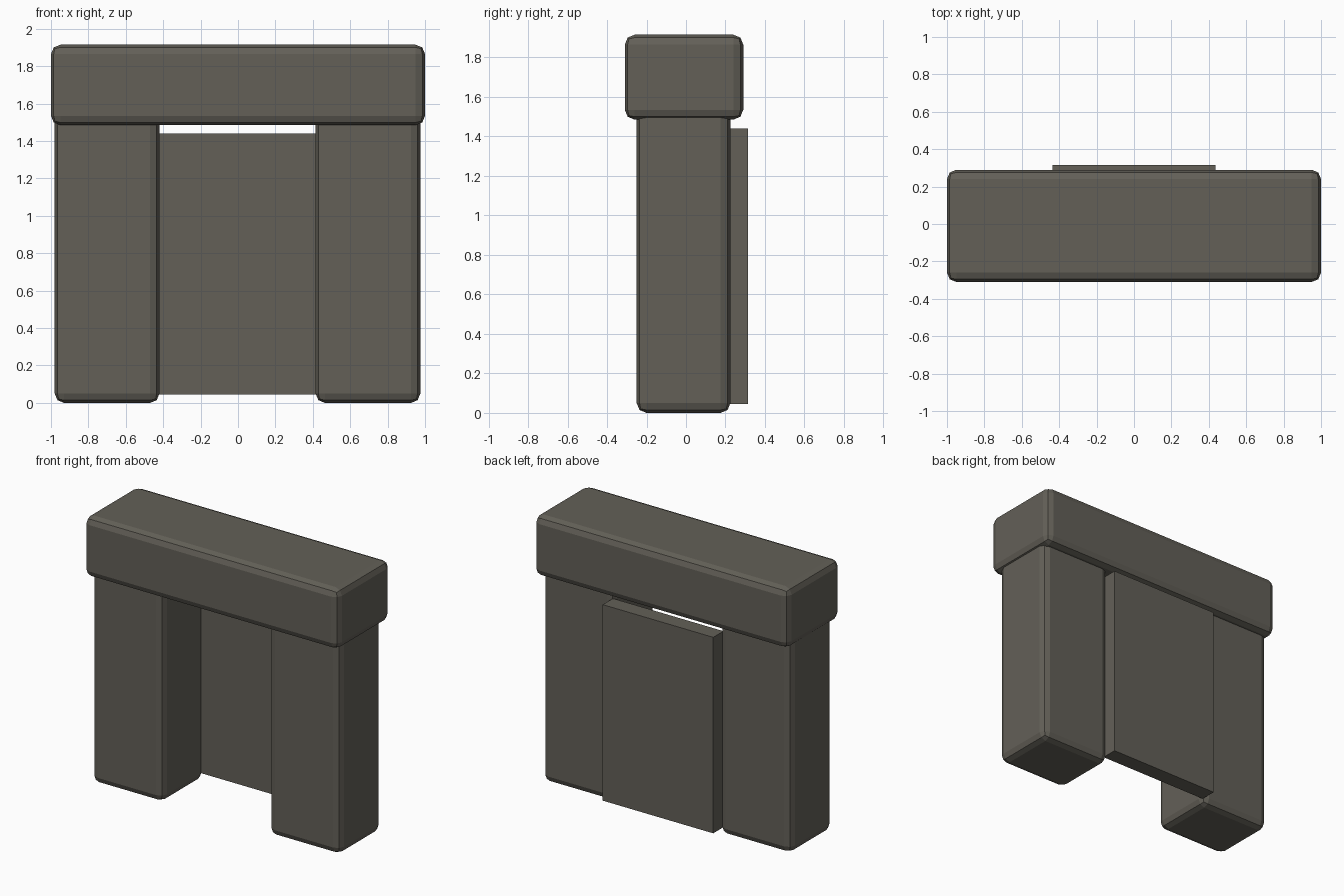
import bpy
import bmesh
from mathutils import Vector

cube = bpy.data.objects.get("Cube")
if cube:
    bpy.data.objects.remove(cube, do_unlink=True)

# Single dark stone colour
stone = bpy.data.materials.new("dark_stone")
stone.use_nodes = True
colour = (0.125, 0.117, 0.097, 1.0)
stone.diffuse_color = colour
shader = next(n for n in stone.node_tree.nodes if n.type == 'BSDF_PRINCIPLED')
shader.inputs["Base Color"].default_value = colour
shader.inputs["Roughness"].default_value = 0.9


def block(name, low, high, bevel=0.0):
    """Box between two corners, with optional rounded edges."""
    low, high = Vector(low), Vector(high)
    size, centre = high - low, (low + high) / 2
    bm = bmesh.new()
    bmesh.ops.create_cube(bm, size=1.0)
    bmesh.ops.scale(bm, vec=size, verts=bm.verts)
    mesh = bpy.data.meshes.new(name)
    bm.to_mesh(mesh)
    bm.free()
    mesh.materials.append(stone)
    obj = bpy.data.objects.new(name, mesh)
    obj.location = centre
    bpy.context.collection.objects.link(obj)
    if bevel:
        mod = obj.modifiers.new("rounded_edges", 'BEVEL')
        mod.width = bevel
        mod.segments = 2
    return obj


# Lintel resting across the pillars
block("lintel", (-1, -0.31, 1.485), (1, 0.29, 1.915), 0.05)

# Pair of pillars, their tops sunk into the lintel
for side, x in (("right", -0.7), ("left", 0.695)):
    block(side + "_pillar", (x - 0.28, -0.25, 0), (x + 0.28, 0.225, 1.55), 0.05)

# Sharp-edged slab closing the opening at the back
block("back_slab", (-0.435, 0.2, 0.045), (0.435, 0.315, 1.44))
